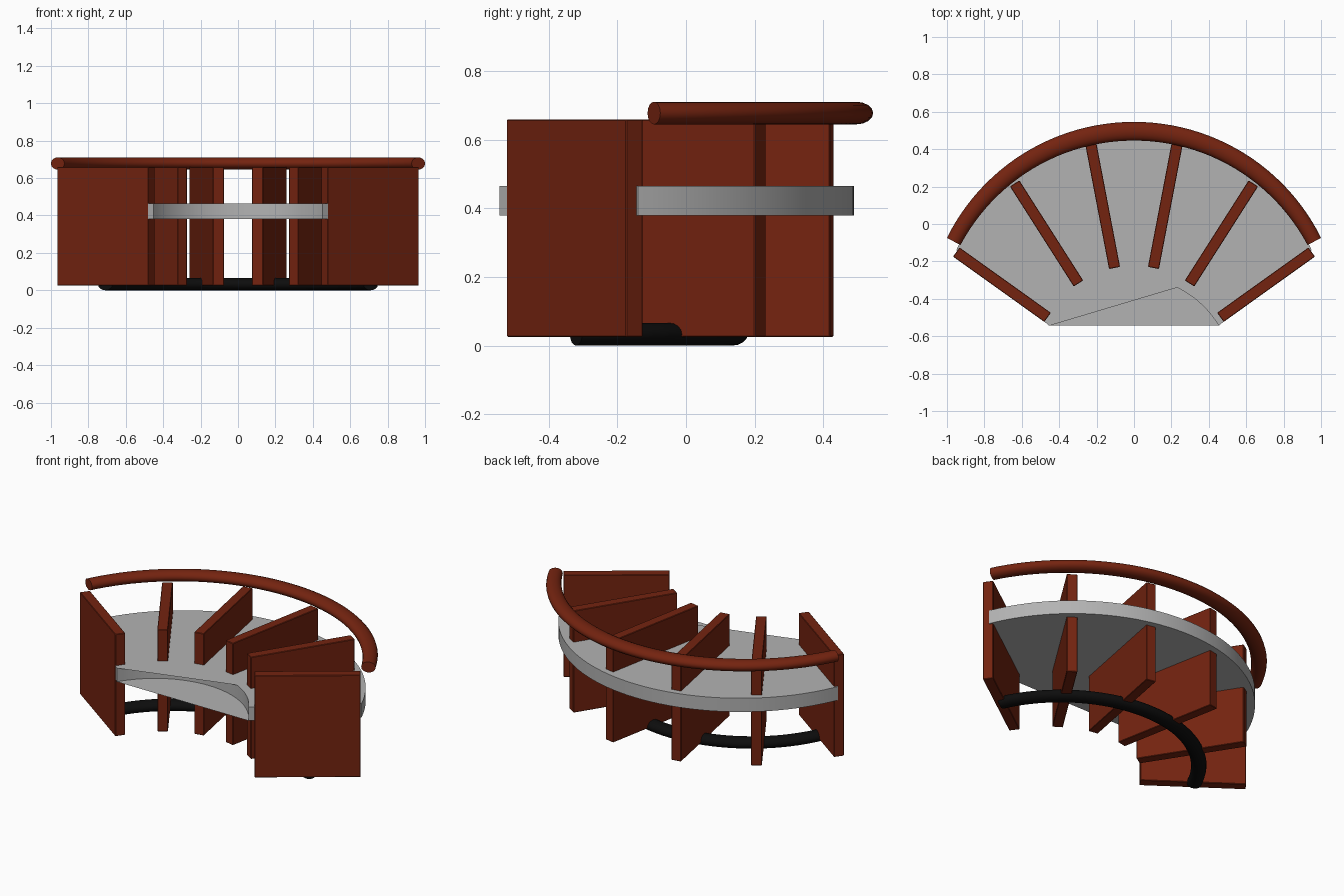
import bpy, bmesh
from math import sin, cos, pi, asin, atan2, hypot

cube = bpy.data.objects.get("Cube")
if cube:
    bpy.data.objects.remove(cube)


def material(name, rgb, rough=0.6):
    m = bpy.data.materials.new(name)
    m.use_nodes = True
    m.diffuse_color = (*rgb, 1)
    bsdf = m.node_tree.nodes["Principled BSDF"]
    bsdf.inputs["Base Color"].default_value = (*rgb, 1)
    bsdf.inputs["Roughness"].default_value = rough
    return m


wood = material("red brown wood", (0.175, 0.017, 0.005))
stone = material("grey top", (0.45, 0.45, 0.45))
black = material("black rubber", (0.004, 0.004, 0.004))


def finish(name, bm, mat, smooth=False, fix_normals=True):
    if fix_normals:
        bmesh.ops.recalc_face_normals(bm, faces=bm.faces)
    mesh = bpy.data.meshes.new(name)
    bm.to_mesh(mesh)
    bm.free()
    ob = bpy.data.objects.new(name, mesh)
    bpy.context.collection.objects.link(ob)
    mesh.materials.append(mat)
    if smooth:
        bpy.ops.object.select_all(action="DESELECT")
        ob.select_set(True)
        bpy.context.view_layer.objects.active = ob
        bpy.ops.object.shade_smooth_by_angle(angle=pi / 5)
    return ob


def arc(cy, radius, half_angle, steps):
    """Points from +x to -x around (0, cy); the angle is measured from +y."""
    angles = [half_angle * (1 - 2 * i / steps) for i in range(steps + 1)]
    return [(radius * sin(a), cy + radius * cos(a)) for a in angles]


def curved_tube(name, cy, radius, half_x, z, wide_mid, wide_end, high, mat):
    """Sweep an oval section along an arc that ends at x = +-half_x."""
    limit, steps, sides = asin(half_x / radius), 48, 16
    bm = bmesh.new()
    rings = []
    for i in range(steps + 1):
        t = 1 - 2 * i / steps
        a = limit * t
        wide = wide_mid + (wide_end - wide_mid) * t * t
        ring = []
        for k in range(sides):
            b = 2 * pi * k / sides
            r = radius + wide * cos(b)
            ring.append(bm.verts.new((r * sin(a), cy + r * cos(a), z + high * sin(b))))
        rings.append(ring)
    for p, q in zip(rings, rings[1:]):
        for k in range(sides):
            n = (k + 1) % sides
            bm.faces.new((p[k], p[n], q[n], q[k]))
    bm.faces.new(rings[0])
    bm.faces.new(rings[-1])
    return finish(name, bm, mat, smooth=True)


def panel(name, inner, outer, z0=0.025, z1=0.66, thick=0.06):
    """Upright board running between two plan points."""
    dx, dy = outer[0] - inner[0], outer[1] - inner[1]
    bm = bmesh.new()
    bmesh.ops.create_cube(bm, size=1)
    bmesh.ops.scale(bm, vec=(hypot(dx, dy), thick, z1 - z0), verts=bm.verts)
    bmesh.ops.bevel(bm, geom=bm.edges[:], offset=0.003, segments=1, affect="EDGES")
    ob = finish(name, bm, wood)
    ob.location = ((inner[0] + outer[0]) / 2, (inner[1] + outer[1]) / 2, (z0 + z1) / 2)
    ob.rotation_euler.z = atan2(dy, dx)
    return ob


# Radial support panels, mirrored left and right
PANELS = {
    "side_panel": ((0.462, -0.499), (0.95, -0.15)),
    "middle_panel": ((0.297, -0.318), (0.638, 0.217)),
    "back_panel": ((0.104, -0.235), (0.23, 0.425)),
}
for label, (a, b) in PANELS.items():
    for side, s in (("left", 1), ("right", -1)):
        panel(f"{label}_{side}", (s * a[0], a[1]), (s * b[0], b[1]))

# Top rail and floor ring
curved_tube("top_rail", -0.587, 1.083, 0.964, 0.678, 0.05, 0.041, 0.033, wood)
curved_tube("floor_ring", -0.646, 0.781, 0.71, 0.033, 0.045, 0.043, 0.033, black)

# Fan shaped table top: the underside is closed straight across the front,
# the upper face is cut along a slanted line and part of the inner arc
LOW, HIGH = 0.38, 0.465
outer = arc(-0.541, 1.031, asin(0.95 / 1.031), 48)
inner = arc(-0.815, 0.528, asin(0.453 / 0.528), 32)
bm = bmesh.new()
layers = {z: ([bm.verts.new((x, y, z)) for x, y in outer],
              [bm.verts.new((x, y, z)) for x, y in inner]) for z in (LOW, HIGH)}
(out_lo, in_lo), (out_hi, in_hi) = layers[LOW], layers[HIGH]
for i in range(len(outer) - 1):
    bm.faces.new((out_lo[i + 1], out_lo[i], out_hi[i], out_hi[i + 1]))
for i in range(len(inner) - 1):
    bm.faces.new((in_lo[i], in_lo[i + 1], in_hi[i + 1], in_hi[i]))
bm.faces.new((out_lo[0], in_lo[0], in_hi[0], out_hi[0]))
bm.faces.new((in_lo[-1], out_lo[-1], out_hi[-1], in_hi[-1]))
cut = min(range(len(inner)), key=lambda i: abs(inner[i][0] - 0.22))
bm.faces.new(out_hi + [in_hi[-1]] + in_hi[cut::-1])
bm.faces.new([in_lo[0], in_lo[-1]] + out_lo[::-1])
finish("table_top", bm, stone, smooth=True, fix_normals=False)
